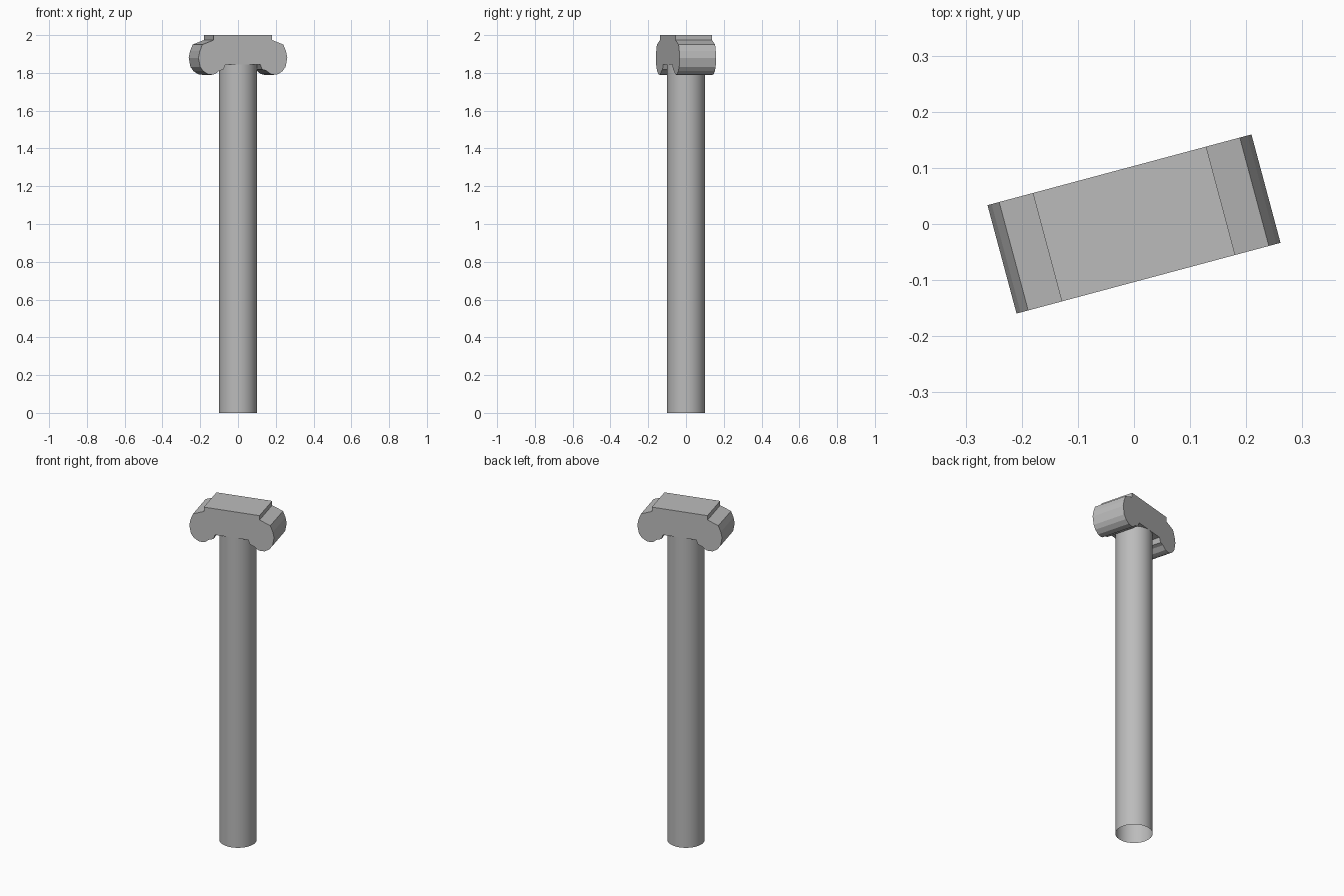
import bpy
import bmesh
import math

cube = bpy.data.objects.get("Cube")
if cube:
    bpy.data.objects.remove(cube)

grey = bpy.data.materials.new("steel grey")
grey.use_nodes = True
colour = (0.5, 0.5, 0.5, 1)
grey.diffuse_color = colour
grey.node_tree.nodes["Principled BSDF"].inputs["Base Color"].default_value = colour


def finish(bm, name):
    mesh = bpy.data.meshes.new(name)
    bmesh.ops.recalc_face_normals(bm, faces=bm.faces)
    bm.to_mesh(mesh)
    bm.free()
    mesh.materials.append(grey)
    obj = bpy.data.objects.new(name, mesh)
    bpy.context.collection.objects.link(obj)
    return obj


# Shaft: a round tube, open at the foot
RADIUS, SHAFT_TOP = 0.1, 1.845
bm = bmesh.new()
bmesh.ops.create_cone(bm, cap_ends=False, segments=48, radius1=RADIUS,
                      radius2=RADIUS, depth=SHAFT_TOP)
bmesh.ops.translate(bm, verts=bm.verts, vec=(0, 0, SHAFT_TOP / 2))
shaft = finish(bm, "shaft")
bpy.context.view_layer.objects.active = shaft
shaft.select_set(True)
bpy.ops.object.shade_smooth_by_angle(angle=math.radians(30))

# Head: half profile from the crown to the groove, mirrored and extruded
half = [(0.16, 2.0), (0.16, 1.974), (0.222, 1.95), (0.236, 1.915),
        (0.2435, 1.88), (0.234, 1.832), (0.218, 1.81), (0.192, 1.793),
        (0.17, 1.79), (0.152, 1.794), (0.128, 1.812), (0.106, 1.818),
        (0.095, 1.845)]
outline = half + [(-x, z) for x, z in reversed(half)]
bm = bmesh.new()
face = bm.faces.new([bm.verts.new((x, -0.1, z)) for x, z in outline])
side = bmesh.ops.extrude_face_region(bm, geom=[face])
verts = [v for v in side["geom"] if isinstance(v, bmesh.types.BMVert)]
bmesh.ops.translate(bm, verts=verts, vec=(0, 0.2, 0))
head = finish(bm, "hammer_head")
head.rotation_euler.z = math.radians(15)
